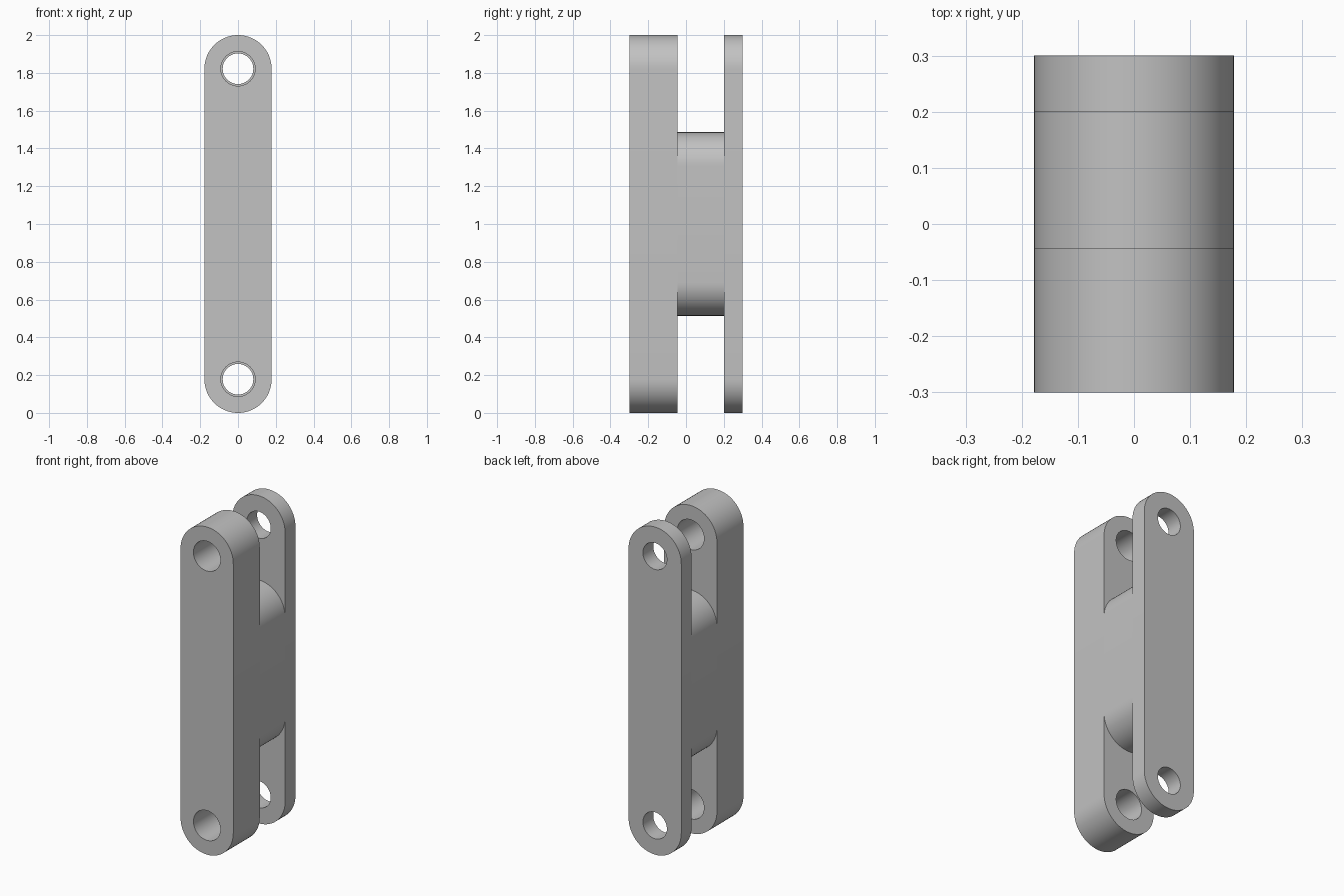
import bpy, bmesh, math

RADIUS = 0.178      # rounded end radius of every part
MIDDLE = 1.0        # height of the link's centre

cube = bpy.data.objects.get("Cube")
if cube:
    bpy.data.objects.remove(cube, do_unlink=True)

grey = bpy.data.materials.new("plain grey")
grey.use_nodes = True
colour = (0.54, 0.54, 0.54, 1)
grey.diffuse_color = colour
grey.node_tree.nodes["Principled BSDF"].inputs["Base Color"].default_value = colour


def arc(centre_z, radius, start, sweep, steps):
    """Points (x, z) along an arc."""
    angles = [start + sweep * i / steps for i in range(steps + 1)]
    return [(radius * math.cos(a), centre_z + radius * math.sin(a)) for a in angles]


def rounded_bar(name, y_front, y_back, half_length, hole_radius=0):
    """Upright bar with half-round ends and an optional hole at each end."""
    reach = half_length - RADIUS
    loops = [arc(MIDDLE + reach, RADIUS, 0, math.pi, 32)
             + arc(MIDDLE - reach, RADIUS, math.pi, math.pi, 32)]
    if hole_radius:
        for side in (1, -1):
            loops.append(arc(MIDDLE + side * reach, hole_radius, 0, math.tau, 48)[:-1])

    bm = bmesh.new()
    edges = []
    for loop in loops:
        verts = [bm.verts.new((x, y_front, z)) for x, z in loop]
        edges += [bm.edges.new((v, verts[i - 1])) for i, v in enumerate(verts)]
    bmesh.ops.triangle_fill(bm, edges=edges, use_beauty=True, normal=(0, -1, 0))
    result = bmesh.ops.extrude_face_region(bm, geom=bm.faces[:])
    moved = [g for g in result["geom"] if isinstance(g, bmesh.types.BMVert)]
    bmesh.ops.translate(bm, verts=moved, vec=(0, y_back - y_front, 0))
    bmesh.ops.recalc_face_normals(bm, faces=bm.faces[:])

    mesh = bpy.data.meshes.new(name)
    bm.to_mesh(mesh)
    bm.free()
    mesh.materials.append(grey)
    obj = bpy.data.objects.new(name, mesh)
    bpy.context.collection.objects.link(obj)
    bpy.ops.object.select_all(action="DESELECT")
    obj.select_set(True)
    bpy.context.view_layer.objects.active = obj
    bpy.ops.object.shade_smooth_by_angle(angle=math.radians(30))
    return obj


# Thick front plate, short spacer, thin back plate
rounded_bar("front_plate", -0.3, -0.044, 1.0, 0.091)
rounded_bar("middle_spacer", -0.044, 0.2, 0.486)
rounded_bar("back_plate", 0.2, 0.3, 1.0, 0.081)
